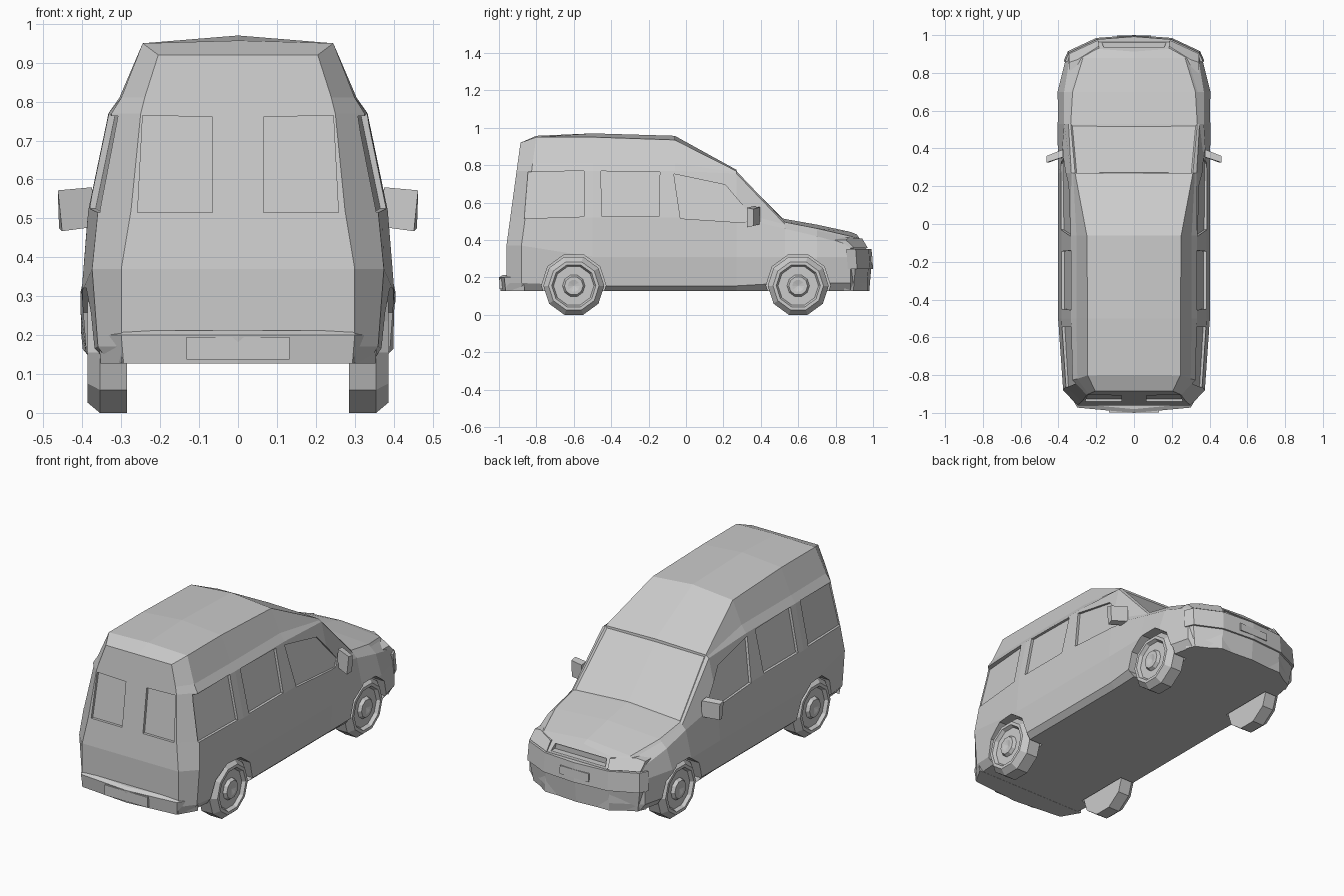
import bpy, bmesh
from math import sin, cos, pi
from mathutils import Vector

if "Cube" in bpy.data.objects:
    bpy.data.objects.remove(bpy.data.objects["Cube"])


def make(name, verts, faces):
    me = bpy.data.meshes.new(name)
    me.from_pydata([tuple(v) for v in verts], [], faces)
    bm = bmesh.new()
    bm.from_mesh(me)
    bmesh.ops.remove_doubles(bm, verts=bm.verts, dist=1e-5)
    bmesh.ops.recalc_face_normals(bm, faces=bm.faces)
    bm.to_mesh(me)
    bm.free()
    ob = bpy.data.objects.new(name, me)
    bpy.context.collection.objects.link(ob)
    return ob


def prism(name, a, b):
    """Solid between two matching polygons."""
    n = len(a)
    faces = [tuple(range(n)), tuple(range(n, 2 * n))]
    faces += [(i, (i + 1) % n, n + (i + 1) % n, n + i) for i in range(n)]
    return make(name, list(a) + list(b), faces)


def slab(name, pts, offset):
    return prism(name, pts, [Vector(p) + Vector(offset) for p in pts])


def flip(pts, s):
    return [(s * p[0], p[1], p[2]) for p in pts]


def rear(z):
    return -0.96 + 0.075 * max(0, (z - 0.37) / 0.55)


def nose(z):
    return 0.97 - 0.05 * max(0, (z - 0.35) / 0.07)


# Body: half sections from sill to roof centre, lofted from tail to nose
side = [(.36, .128), (.39, .155), (.402, .31), (.385, .52), (.333, .77)]


def hood(b, m, t, r, c):
    w = (r[0] + .012, r[1] - .012)
    h = (r[0] + .006, r[1] - .006)
    return [b, (m[0], .17), m, t, w, h, r, c]


stations = [
    (rear, [(.30, .128), (.30, .17), (.30, .37), (.275, .52), (.25, .77),
            (.24, .81), (.205, .92), (0, .92)]),
    (lambda z: rear(z) + .08, [(.33, .128), (.36, .17), (.375, .37), (.36, .52),
                               (.325, .77), (.30, .81), (.245, .95), (0, .957)]),
    (lambda z: -.5, side + [(.305, .81), (.245, .95), (0, .97)]),
    (lambda z: -.06, side + [(.305, .81), (.25, .935), (0, .957)]),
    (lambda z: .27, side[:4] + [(.332, .755), (.322, .762), (.312, .768), (0, .775)]),
    (lambda z: .53, hood((.37, .128), (.405, .31), (.37, .46), (.335, .495), (0, .512))),
    (lambda z: .70, hood((.37, .128), (.405, .31), (.37, .42), (.325, .462), (0, .482))),
    (lambda z: .88, hood((.33, .128), (.36, .31), (.34, .37), (.27, .42), (0, .443))),
    (nose, hood((.2, .128), (.2, .31), (.2, .36), (.19, .41), (0, .43))),
]
verts, faces = [], []
for yf, half in stations:
    right = [(x, yf(z), z) for x, z in half]
    verts += right + flip(right[-2::-1], -1)
N = 15
for k in range(len(stations) - 1):
    for i in range(N):
        j = (i + 1) % N
        faces.append((k * N + i, k * N + j, (k + 1) * N + j, (k + 1) * N + i))
for o in (0, (len(stations) - 1) * N):
    faces += [(o + i, o + i + 1, o + 13 - i, o + 14 - i) for i in range(6)]
    faces.append((o + 6, o + 7, o + 8))
body = make("body", verts, faces)

# Windscreen set slightly into its frame
bm = bmesh.new()
bm.from_mesh(body.data)
glass = [f for f in bm.faces if .35 < f.calc_center_median().y < .45
         and abs(f.calc_center_median().x) < .25 and f.calc_center_median().z > .5]
bmesh.ops.inset_region(bm, faces=glass, thickness=.012, depth=-.008)
bm.to_mesh(body.data)
bm.free()

# Cutters for windows, wheel wells, grille and lower intake
cutters = []
windows = [
    [(-.865, .515), (-.545, .525), (-.545, .77), (-.845, .763)],
    [(-.45, .525), (-.145, .525), (-.14, .763), (-.455, .768)],
    [(-.03, .515), (.32, .492), (.35, .53), (.21, .695), (-.065, .753)],
]
for s in (-1, 1):
    for w in windows:
        pts = [(.385 - (z - .52) * .208 - .015 - .025 * max(0, (-.5 - y) / .38), y, z)
               for y, z in w]
        cutters.append(slab("cut", flip(pts, s), (s * .1, 0, 0)))
    back = [(x, rear(z) + .015, z) for x, z in
            [(.065, .515), (.258, .515), (.245, .765), (.065, .76)]]
    cutters.append(slab("cut", flip(back, s), (0, -.1, 0)))
    for y in (-.6, .6):
        ring = [(s * .275, y + .172 * sin(pi / 10 * (2 * i + 1)),
                 .157 + .172 * cos(pi / 10 * (2 * i + 1))) for i in range(10)]
        cutters.append(slab("cut", ring, (s * .3, 0, 0)))
cutters.append(slab("cut", [(-.17, .925, .363), (.17, .925, .363),
                            (.16, .925, .398), (-.16, .925, .398)], (0, .2, 0)))
for c in cutters:
    m = body.modifiers.new("cut", "BOOLEAN")
    m.operation, m.solver, m.object = "DIFFERENCE", "EXACT", c
bpy.context.view_layer.objects.active = body
for m in list(body.modifiers):
    bpy.ops.object.modifier_apply(modifier=m.name)
for c in cutters:
    bpy.data.objects.remove(c)

# Bumpers follow the rounded ends of the body
front_low = [(-.372, .865), (-.35, .915), (-.2, .985), (0, 1.0),
             (.2, .985), (.35, .915), (.372, .865), (.2, .90), (-.2, .90)]
prism("front_bumper", [(x, y, .245) for x, y in front_low],
      [(x * .985, y - .008, .352) for x, y in front_low])
prism("front_skirt", [(x * .93, y - .02, .128) for x, y in front_low],
      [(x * .985, y - .01, .245) for x, y in front_low])
rear_low = [(-.36, -.87), (-.30, -.972), (0, -1.0), (.30, -.972), (.36, -.87)]
prism("rear_bumper", [(x * .98, y + .008, .127) for x, y in rear_low],
      [(x, y, .20) for x, y in rear_low])
prism("rear_bumper_ledge", [(x, y, .20) for x, y in rear_low],
      [(x * .98, y + .02, .212) for x, y in rear_low])

# Number plates
slab("rear_plate", [(-.133, -.998, .137), (.133, -.998, .137),
                    (.133, -.998, .195), (-.133, -.998, .195)], (0, .02, 0))
slab("front_plate", [(-.09, .999, .27), (.09, .999, .27),
                     (.09, .996, .315), (-.09, .996, .315)], (0, -.02, 0))

# Tyre and rim outline, turned about the axle: (radius, x)
outline = [(0, .285), (.163, .285), (.163, .355), (.135, .387), (.118, .387),
           (.108, .368), (.06, .368), (.05, .386), (.032, .386), (0, .378)]
for s in (-1, 1):
    tag = "right" if s > 0 else "left"
    for y in (-.6, .6):
        v = [(s * x, y + r * sin(pi / 10 * (2 * i + 1)),
              .155 + r * cos(pi / 10 * (2 * i + 1)))
             for r, x in outline for i in range(10)]
        f = [(k * 10 + i, k * 10 + (i + 1) % 10, k * 10 + 10 + (i + 1) % 10, k * 10 + 10 + i)
             for k in range(len(outline) - 1) for i in range(10)]
        make(("front" if y > 0 else "rear") + "_wheel_" + tag, v, f)

    # Door mirrors
    inner = [(.37, .355, .478), (.372, .395, .485), (.375, .395, .575), (.375, .355, .58)]
    outer = [(.452, .325, .467), (.46, .36, .475), (.463, .36, .565), (.463, .325, .572)]
    prism("mirror_" + tag, flip(inner, s), flip(outer, s))

    # Headlights wrap round the nose corners
    lamp = [(.19, .972, .357), (.345, .90, .357), (.345, .855, .40), (.30, .87, .413), (.185, .942, .408)]
    slab("headlight_" + tag, flip(lamp, s), (0, -.06, 0))
